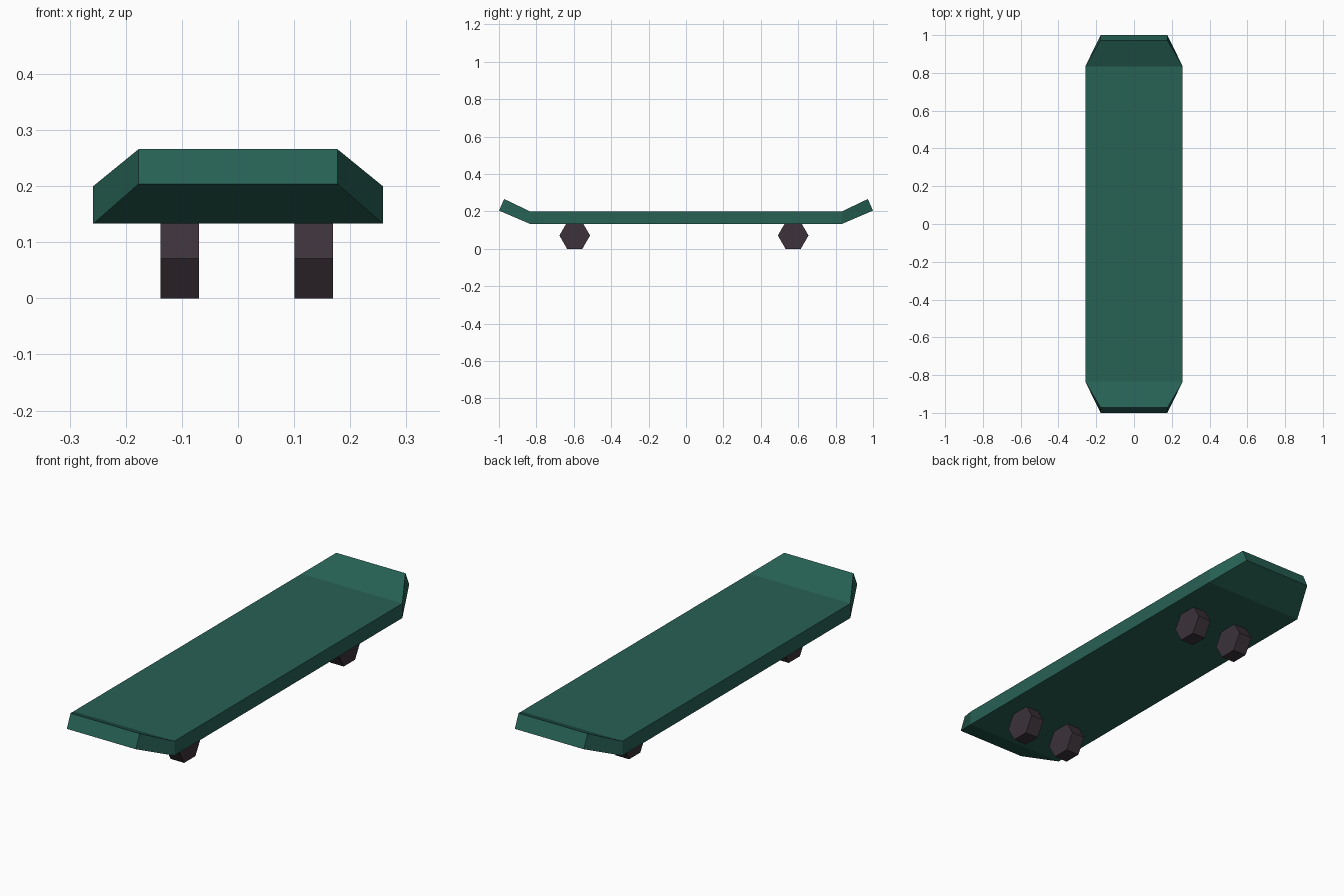
import bpy, bmesh, math
from mathutils import Matrix

if "Cube" in bpy.data.objects:
    bpy.data.objects.remove(bpy.data.objects["Cube"])


def material(name, color):
    m = bpy.data.materials.new(name)
    m.diffuse_color = (*color, 1)
    m.use_nodes = True
    m.node_tree.nodes["Principled BSDF"].inputs["Base Color"].default_value = m.diffuse_color
    return m


def add_object(name, bm, mat):
    bmesh.ops.recalc_face_normals(bm, faces=bm.faces)
    me = bpy.data.meshes.new(name)
    bm.to_mesh(me)
    bm.free()
    me.materials.append(mat)
    ob = bpy.data.objects.new(name, me)
    bpy.context.collection.objects.link(ob)
    return ob


green = material("deep green", (0.0203, 0.119, 0.0887))
dark = material("dark plum grey", (0.045, 0.032, 0.042))

# Deck: rectangular sections lofted along y, with narrowed, raised ends
# each section: half width, bottom y, bottom z, top y, top z
sections = [
    (0.177, -1.0, 0.204, -0.972, 0.266),
    (0.258, -0.834, 0.133, -0.834, 0.2),
    (0.258, 0.834, 0.133, 0.834, 0.2),
    (0.177, 1.0, 0.204, 0.972, 0.266),
]
bm = bmesh.new()
rings = []
for w, yb, zb, yt, zt in sections:
    rings.append([bm.verts.new(p) for p in
                  ((-w, yb, zb), (w, yb, zb), (w, yt, zt), (-w, yt, zt))])
for a, b in zip(rings, rings[1:]):
    for i in range(4):
        j = (i + 1) % 4
        bm.faces.new((a[i], a[j], b[j], b[i]))
bm.faces.new(rings[0])
bm.faces.new(rings[-1])
add_object("deck", bm, green)

# Wheels: hexagonal prisms on the x axis, resting on a flat side
radius = 0.082
for y, end in ((-0.595, "front"), (0.573, "back")):
    for x, side in ((-0.104, "left"), (0.135, "right")):
        bm = bmesh.new()
        bmesh.ops.create_cone(bm, cap_ends=True, segments=6, radius1=radius,
                              radius2=radius, depth=0.069)
        # point a corner along y, then lay the axis along x
        corner = max(bm.verts, key=lambda v: v.co.x + v.co.y * 0.01).co
        turn = math.pi / 2 - math.atan2(corner.y, corner.x)
        bm.transform(Matrix.Translation((x, y, radius * math.cos(math.pi / 6)))
                     @ Matrix.Rotation(math.pi / 2, 4, 'Y')
                     @ Matrix.Rotation(turn, 4, 'Z'))
        add_object(f"{end}_{side}_wheel", bm, dark)
